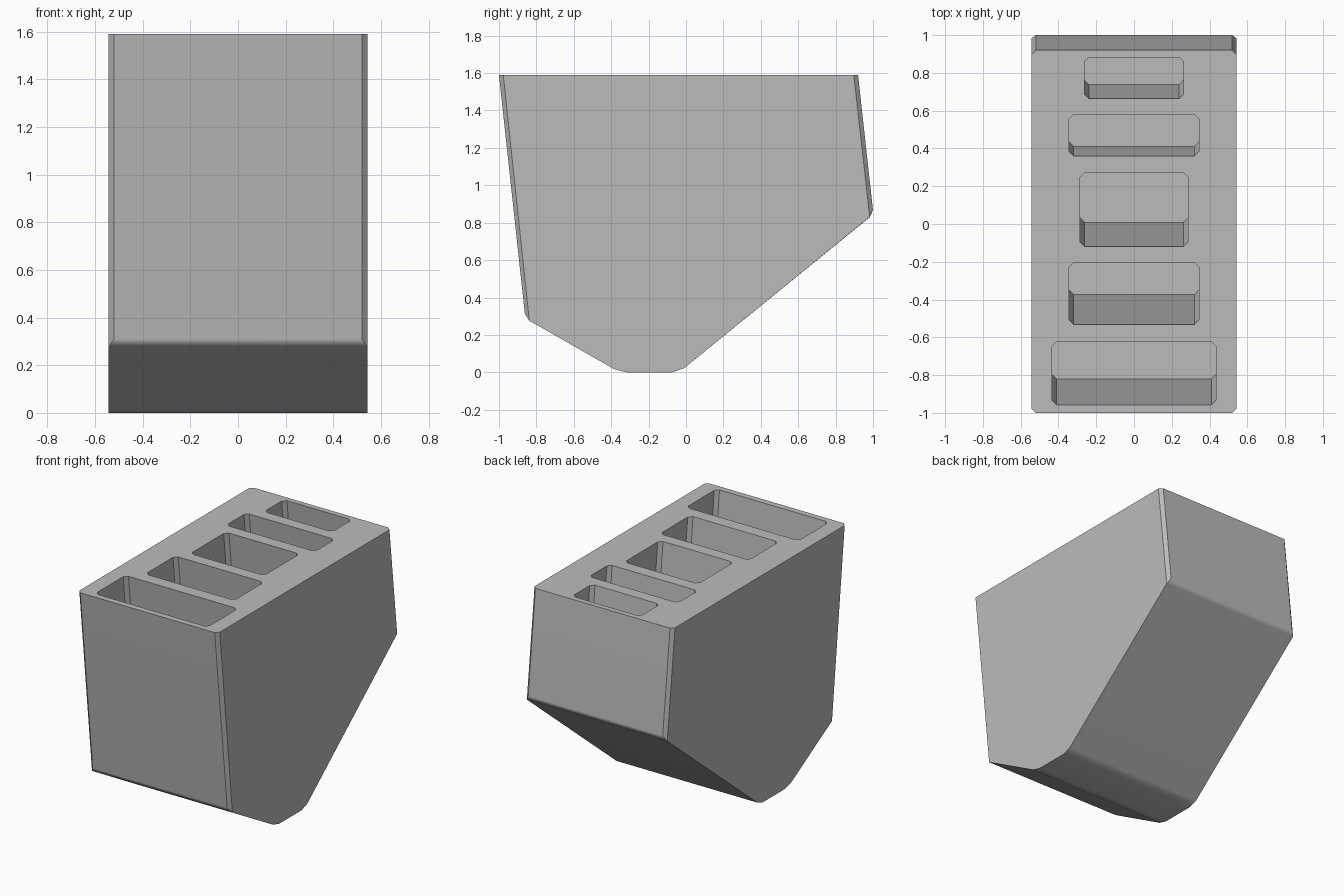
import bpy, bmesh, math

cube = bpy.data.objects.get("Cube")
if cube:
    bpy.data.objects.remove(cube, do_unlink=True)

TOP = 1.59      # height of the top face
LEAN = 0.1075   # backward drift of walls per unit of depth
HALF = 0.543    # half width of the block

grey = bpy.data.materials.new("matte grey")
grey.use_nodes = True
grey.diffuse_color = (0.5, 0.5, 0.5, 1)
grey.node_tree.nodes["Principled BSDF"].inputs["Base Color"].default_value = (0.5, 0.5, 0.5, 1)


def make_object(name, bm):
    bmesh.ops.recalc_face_normals(bm, faces=bm.faces)
    mesh = bpy.data.meshes.new(name)
    bm.to_mesh(mesh)
    bm.free()
    mesh.materials.append(grey)
    obj = bpy.data.objects.new(name, mesh)
    bpy.context.collection.objects.link(obj)
    return obj


def prism(points, direction):
    """Extrude a closed loop of 3D points along a direction."""
    bm = bmesh.new()
    face = bm.faces.new([bm.verts.new(p) for p in points])
    new = bmesh.ops.extrude_face_region(bm, geom=[face])["geom"]
    verts = [v for v in new if isinstance(v, bmesh.types.BMVert)]
    bmesh.ops.translate(bm, vec=direction, verts=verts)
    return bm


def bevel(bm, offset, rule):
    edges = [e for e in bm.edges if rule(*(v.co for v in e.verts))]
    bmesh.ops.bevel(bm, geom=edges, offset=offset, segments=1,
                    affect='EDGES', profile=0.5)


# Block: side profile extruded across the width
profile = [(-1, TOP), (-0.859, 0.288), (-0.354, 0), (-0.037, 0), (1.002, 0.845), (0.92, TOP)]
body = prism([(-HALF, y, z) for y, z in profile], (2 * HALF, 0, 0))


def is_across(a, b):
    return abs(a.x - b.x) > HALF


# Rounded foot edges, then chamfered front and back faces
bevel(body, 0.036, lambda a, b: is_across(a, b) and max(a.z, b.z) < 0.01)
bevel(body, 0.023, lambda a, b:
      (is_across(a, b) and 0.2 < a.z < 1)
      or (not is_across(a, b) and abs(a.z - b.z) > 0.5
          and abs(a.y - b.y) < 0.2))
block = make_object("knife_block", body)

# Slots: half width, front y, back y, floor height
slots = [
    (0.435, -0.957, -0.623, 0.31),
    (0.343, -0.533, -0.204, 0.11),
    (0.285, -0.119, 0.273, 0.41),
    (0.343, 0.36, 0.58, 1.13),
    (0.263, 0.664, 0.882, 0.89),
]
C = 0.024       # chamfer of slot corners
RISE = 0.1      # cutter height above the top face

for w, y0, y1, floor in slots:
    depth = TOP - floor + RISE
    loop = [(-w + C, y0), (w - C, y0), (w, y0 + C), (w, y1 - C),
            (w - C, y1), (-w + C, y1), (-w, y1 - C), (-w, y0 + C)]
    bm = prism([(x, y - LEAN * RISE, TOP + RISE) for x, y in loop],
               (0, LEAN * depth, -depth))
    cutter = make_object("slot_cutter", bm)
    cutter.hide_render = True
    mod = block.modifiers.new("slot", 'BOOLEAN')
    mod.operation = 'DIFFERENCE'
    mod.solver = 'EXACT'
    mod.object = cutter
    bpy.context.view_layer.objects.active = block
    bpy.ops.object.modifier_apply(modifier=mod.name)
    bpy.data.objects.remove(cutter, do_unlink=True)

# Smooth the narrow bevels while keeping the large faces flat
bpy.ops.object.select_all(action='DESELECT')
block.select_set(True)
bpy.context.view_layer.objects.active = block
bpy.ops.object.shade_smooth_by_angle(angle=math.radians(32))
weighted = block.modifiers.new("flat_faces", 'WEIGHTED_NORMAL')
weighted.keep_sharp = True
